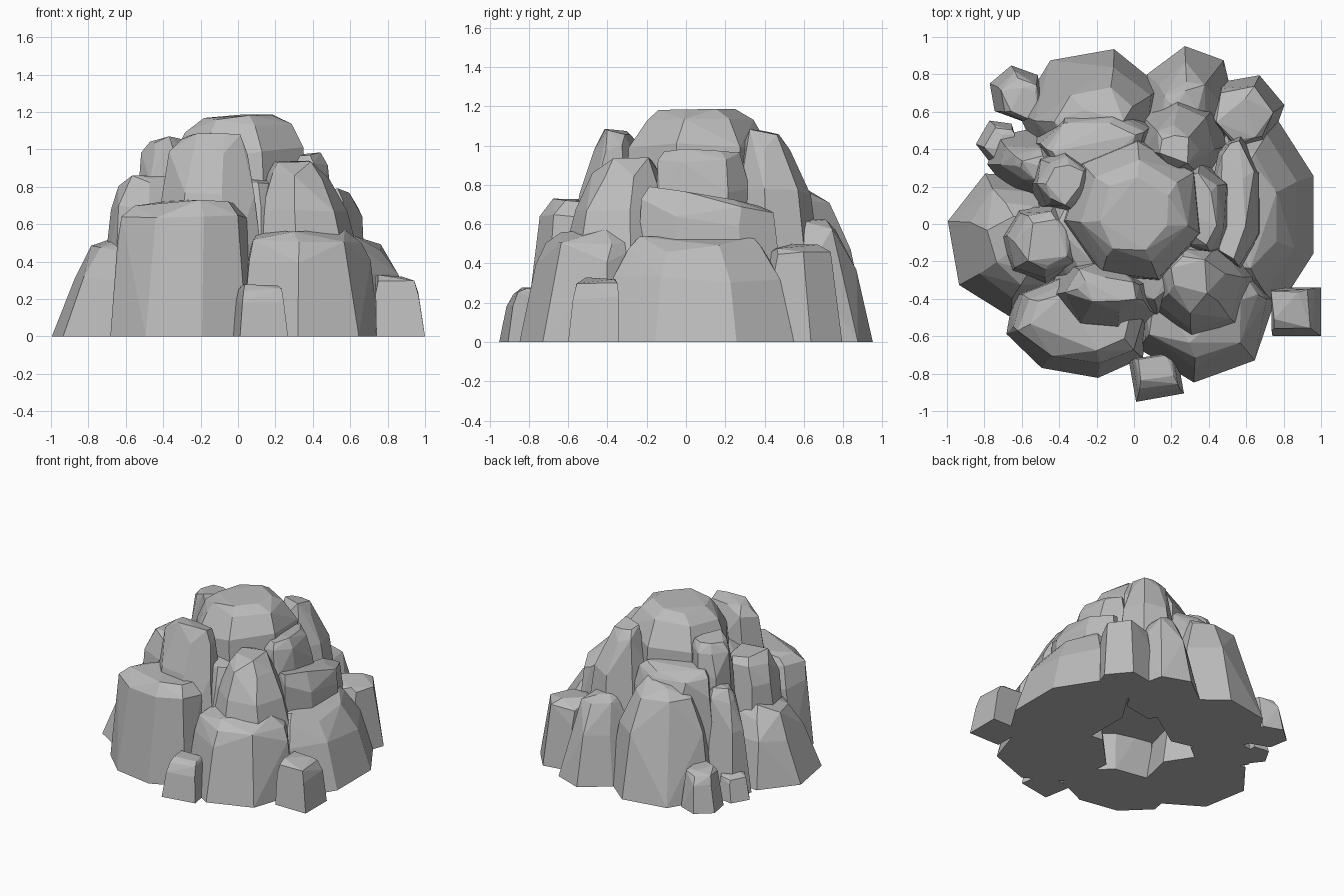
import bpy
import bmesh
import random
from math import cos, sin, pi, radians
from mathutils import Matrix, Vector

random.seed(4)

if "Cube" in bpy.data.objects:
    bpy.data.objects.remove(bpy.data.objects["Cube"], do_unlink=True)

# One flat stone colour
grey = 0.5
stone = bpy.data.materials.new("stone_grey")
stone.use_nodes = True
stone.diffuse_color = (grey, grey, grey, 1)
stone.node_tree.nodes["Principled BSDF"].inputs["Base Color"].default_value = stone.diffuse_color

# Side profiles: share of the height, share of the way in to the peak
STEEP = [(0.7, 0.15), (0.92, 0.25), (1, 0.45)]
SLOPED = [(0.6, 0.25), (0.9, 0.5), (1, 0.7)]
DOMED = [(0.65, 0.08), (0.9, 0.3), (1, 0.5)]


def footprint(centre, width, depth, facing, sides):
    """Polygon with one flat side turned towards the facing angle."""
    turn = Matrix.Rotation(radians(facing), 2)
    corners = []
    for number in range(sides):
        angle = (number + 0.5) * 2 * pi / sides
        reach = Vector((depth * cos(angle), width * sin(angle))) / cos(pi / sides)
        corners.append(centre + turn @ reach)
    return corners


def rock(name, at, width, depth, facing, top, profile=STEEP, sides=7, base=0, tilt=(0, 0), rough=0.02):
    """Faceted boulder, inset evenly as it rises and leaning towards the middle of the mound."""
    mesh = bmesh.new()
    centre = Vector(at)
    for corner in footprint(centre, width, depth, facing, sides):
        mesh.verts.new((corner.x, corner.y, base))
    for share, pull in profile:
        inset = pull * min(width, depth)
        middle = centre * (1 - pull * 0.15)
        for corner in footprint(middle, width - inset, depth - inset, facing, sides):
            spot = corner.to_3d()
            spot.z = base + share * (top - base) + Vector(tilt).dot(corner - middle)
            chips = [random.uniform(-rough, rough) for axis in spot]
            mesh.verts.new(spot + Vector(chips))
    bmesh.ops.convex_hull(mesh, input=mesh.verts)
    loose = [vert for vert in mesh.verts if not vert.link_faces]
    bmesh.ops.delete(mesh, geom=loose, context="VERTS")
    bmesh.ops.dissolve_limit(mesh, angle_limit=radians(6), verts=mesh.verts, edges=mesh.edges)
    bmesh.ops.recalc_face_normals(mesh, faces=mesh.faces)
    data = bpy.data.meshes.new(name)
    mesh.to_mesh(data)
    mesh.free()
    data.materials.append(stone)
    bpy.context.collection.objects.link(bpy.data.objects.new(name, data))


# Raised core that closes the gaps between the boulders
rock("inner_core", at=(0, 0), width=0.5, depth=0.5, facing=0, top=0.85, base=0.3)

# Large boulders standing on the ground, in a ring
rock("front_right_boulder", at=(-0.3, -0.55), width=0.37, depth=0.25, facing=-100, top=0.71, sides=8)
rock("front_left_boulder", at=(0.36, -0.45), width=0.36, depth=0.36, facing=-70, top=0.56)
rock("left_boulder", at=(0.64, 0.05), width=0.5, depth=0.32, facing=0, top=0.53, profile=SLOPED, sides=8)
rock("back_left_boulder", at=(0.6, 0.6), width=0.18, depth=0.18, facing=40, top=0.48, sides=6)
rock("back_boulder", at=(0.28, 0.65), width=0.23, depth=0.28, facing=70, top=0.62, profile=SLOPED)
rock("back_right_boulder", at=(-0.22, 0.58), width=0.36, depth=0.33, facing=100, top=0.78, profile=SLOPED)
rock("right_boulder", at=(-0.65, -0.1), width=0.36, depth=0.32, facing=190, top=0.52, profile=SLOPED)
rock("right_low_slab", at=(-0.55, 0.32), width=0.17, depth=0.22, facing=160, top=0.75, profile=SLOPED)

# Middle tier, leaning on the ring
rock("front_left_block", at=(0.35, -0.32), width=0.3, depth=0.31, facing=-70, top=0.92, profile=SLOPED, base=0.3)
rock("right_shoulder", at=(-0.5, -0.1), width=0.2, depth=0.2, facing=200, top=0.85, base=0.3)
rock("right_tall_slab", at=(-0.4, 0.24), width=0.17, depth=0.15, facing=160, top=1.05, base=0.3)
rock("left_slab", at=(0.55, 0.12), width=0.34, depth=0.13, facing=0, top=0.73, base=0.3, tilt=(0, -0.14))
rock("left_shoulder", at=(0.37, 0.08), width=0.24, depth=0.16, facing=10, top=0.97, base=0.3)
rock("back_shoulder", at=(-0.22, 0.44), width=0.3, depth=0.19, facing=100, top=0.86, base=0.3)
rock("back_pillar", at=(0.25, 0.45), width=0.23, depth=0.22, facing=70, top=1.07, profile=SLOPED, base=0.3)
rock("front_shoulder", at=(-0.16, -0.39), width=0.29, depth=0.21, facing=-100, top=1.07, profile=SLOPED, base=0.3)

# Summit block
rock("summit", at=(0, 0.06), width=0.36, depth=0.36, facing=60, top=1.17, profile=DOMED, base=0.6, tilt=(0.1, 0))

# Loose stones around the foot
rock("front_stone", at=(0.12, -0.82), width=0.13, depth=0.11, facing=-80, top=0.27, sides=4, rough=0.01)
rock("left_stone", at=(0.87, -0.47), width=0.13, depth=0.13, facing=0, top=0.32, sides=4, rough=0.01)
rock("back_right_stone", at=(-0.63, 0.7), width=0.13, depth=0.13, facing=130, top=0.28, sides=6, rough=0.01)
rock("right_stone", at=(-0.74, 0.45), width=0.1, depth=0.08, facing=150, top=0.17, sides=5, rough=0.01)
